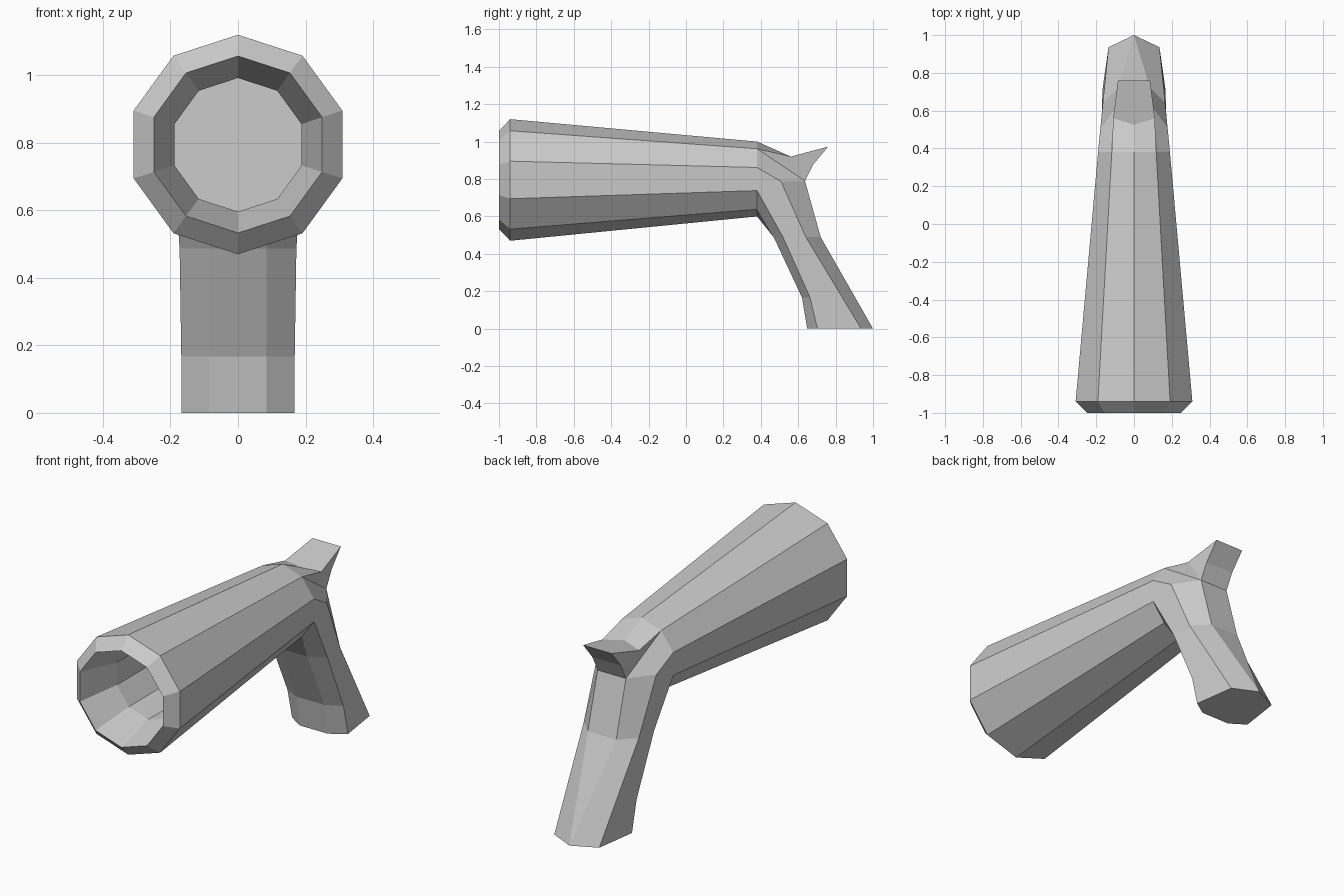
import bpy, bmesh, math

if "Cube" in bpy.data.objects:
    bpy.data.objects.remove(bpy.data.objects["Cube"])

gray = bpy.data.materials.new("plain_gray")
gray.diffuse_color = (0.6, 0.6, 0.6, 1)
gray.use_nodes = True
gray.node_tree.nodes["Principled BSDF"].inputs["Base Color"].default_value = gray.diffuse_color

bm = bmesh.new()
SIDES = 10


def ring(y, r, z):
    """Ten-sided ring around the barrel axis, one corner at the top."""
    pts = []
    for i in range(SIDES):
        a = math.pi / 2 + 2 * math.pi * i / SIDES
        pts.append(bm.verts.new((r * math.cos(a), y, z + r * math.sin(a))))
    return pts


# Barrel: bore floor, bore, flared mouth, rim bevel, tapering outer wall
profile = [(0.30, 0.198, 0.794), (-0.77, 0.198, 0.794), (-1.0, 0.262, 0.795),
           (-0.94, 0.325, 0.795), (0.38, 0.2, 0.8)]
rings = [ring(*p) for p in profile]
bm.faces.new(rings[0])
for a, b in zip(rings, rings[1:]):
    for i in range(SIDES):
        j = (i + 1) % SIDES
        bm.faces.new((a[i], a[j], b[j], b[i]))

# Right-hand corner points of the breech, rear fin and grip
end = rings[-1]
P = {
    "F": (0.11, 0.56, 0.92), "C": (0, 0.525, 0.932),            # fin root
    "tip": (0.085, 0.76, 0.973), "mid": (0.085, 0.68, 0.877),   # fin back
    "n1": (0.085, 0.636, 0.79), "n2": (0.178, 0.508, 0.787),    # neck
    "k1": (0.085, 0.72, 0.49), "k2": (0.165, 0.64, 0.49),       # grip bend
    "k3": (0.173, 0.52, 0.487), "k4": (0.085, 0.47, 0.487),
    "m3": (0.168, 0.663, 0.167), "m4": (0.085, 0.62, 0.167),    # front kink
    "e0": (0, 1.0, 0), "e2": (0.135, 0.936, 0),                 # grip base
    "e3": (0.168, 0.703, 0), "e4": (0.085, 0.648, 0),
}
V = {}
for name, (x, y, z) in P.items():
    V[name] = bm.verts.new((x, y, z))
    V[name + "'"] = bm.verts.new((-x, y, z)) if x else V[name]
for i, name in enumerate(("T", "t1", "t2", "b2", "b1", "B")):
    V[name + "'"] = end[i]
    V[name] = end[-i % SIDES]

# Faces on one side, mirrored to the other
for names in ("T t1 F C", "F t1 n1", "F n1 mid tip", "t1 t2 n2 n1",
              "n1 n2 k2 k1", "t2 b2 k3 k2 n2", "b2 b1 k4 k3",
              "k1 k2 e2 e0", "k2 k3 m3 e3 e2", "k3 k4 m4 m3", "m3 m4 e4 e3"):
    n = names.split()
    bm.faces.new([V[k] for k in n])
    bm.faces.new([V[k + "'"] for k in reversed(n)])

# Faces that cross the centre line
for names in ("C F tip tip' F'", "tip mid mid' tip'", "mid n1 n1' mid'",
              "n1 k1 k1' n1'", "k1 e0 k1'", "b1 B b1' k4' k4",
              "k4 k4' m4' m4", "m4 m4' e4' e4", "e0 e2 e3 e4 e4' e3' e2'"):
    bm.faces.new([V[k] for k in names.split()])

bmesh.ops.recalc_face_normals(bm, faces=bm.faces[:])
mesh = bpy.data.meshes.new("barrel_and_grip")
bm.to_mesh(mesh)
bm.free()
mesh.materials.append(gray)
body = bpy.data.objects.new("barrel_and_grip", mesh)
bpy.context.collection.objects.link(body)
